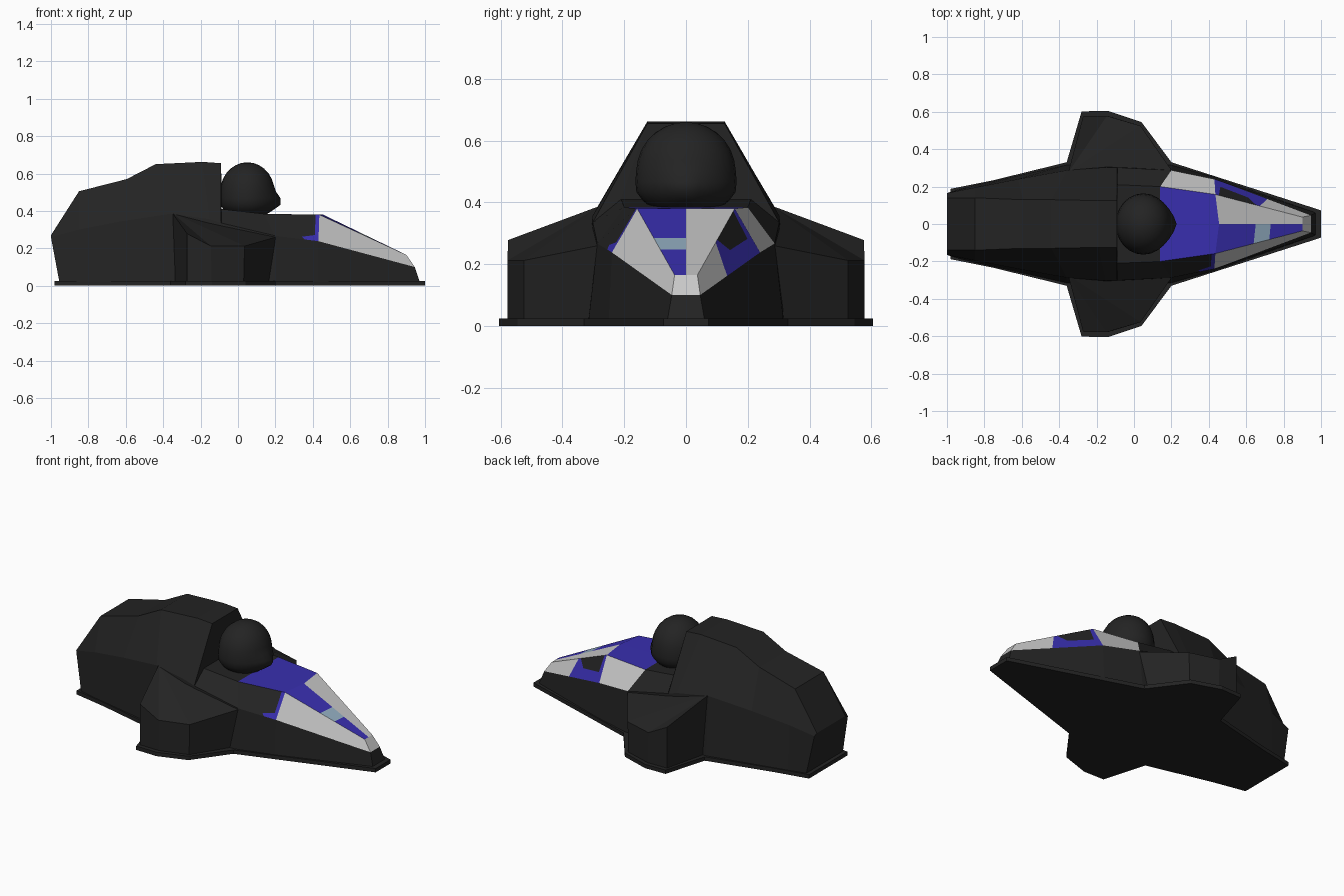
import bpy, bmesh, math
from mathutils import Vector

if "Cube" in bpy.data.objects:
    bpy.data.objects.remove(bpy.data.objects["Cube"])


def material(name, rgb):
    m = bpy.data.materials.new(name)
    m.diffuse_color = (*rgb, 1)
    m.use_nodes = True
    m.node_tree.nodes["Principled BSDF"].inputs["Base Color"].default_value = m.diffuse_color
    return m


BLACK, WHITE, BLUE, PALE = range(4)
MATS = [material("black", (0.017, 0.017, 0.017)),
        material("white", (0.58, 0.58, 0.58)),
        material("blue", (0.040, 0.028, 0.43)),
        material("pale_blue", (0.29, 0.42, 0.53))]


def finish(bm, name, fix=True):
    if fix:
        bmesh.ops.recalc_face_normals(bm, faces=bm.faces[:])
    me = bpy.data.meshes.new(name)
    bm.to_mesh(me)
    bm.free()
    for m in MATS:
        me.materials.append(m)
    ob = bpy.data.objects.new(name, me)
    bpy.context.collection.objects.link(ob)
    return ob


def prism(name, bottom, top):
    bm = bmesh.new()
    b = [bm.verts.new(p) for p in bottom]
    t = [bm.verts.new(p) for p in top]
    n = len(b)
    bm.faces.new(b[::-1])
    cap = bm.faces.new(t)
    for i in range(n):
        bm.faces.new((b[i], b[(i + 1) % n], t[(i + 1) % n], t[i]))
    bmesh.ops.triangulate(bm, faces=[cap])
    return finish(bm, name)


# Base plate following the whole outline
half = [(-0.98, 0.188), (-0.76, 0.232), (-0.36, 0.33), (-0.28, 0.602), (-0.14, 0.605),
        (0.04, 0.545), (0.20, 0.33), (1.0, 0.073)]
outline = half + [(x, -y) for x, y in reversed(half)]
prism("base_plate", [(x, y, 0) for x, y in outline], [(x, y, 0.024) for x, y in outline])

# Main body: lofted sections of (x, y, z) for top edge, shoulder and bottom
sections = [
    [(-1.0, 0.14, 0.27), (-1.0, 0.165, 0.26), (-0.955, 0.18, 0.02)],
    [(-0.85, 0.14, 0.505), (-0.85, 0.195, 0.30), (-0.85, 0.207, 0.02)],
    [(-0.595, 0.13, 0.57), (-0.62, 0.24, 0.345), (-0.62, 0.257, 0.02)],
    [(-0.44, 0.13, 0.65), (-0.36, 0.287, 0.385), (-0.36, 0.315, 0.02)],
    [(-0.19, 0.125, 0.662), (-0.15, 0.303, 0.355), (-0.15, 0.32, 0.02)],
    [(-0.09, 0.125, 0.655), (-0.09, 0.302, 0.335), (-0.09, 0.32, 0.02)],
    [(-0.088, 0.21, 0.41), (-0.088, 0.302, 0.335), (-0.088, 0.32, 0.02)],
    [(0.14, 0.20, 0.384), (0.20, 0.287, 0.267), (0.20, 0.315, 0.02)],
]
bm = bmesh.new()
rings = []
for s in sections:
    pts = s + [(x, -y, z) for x, y, z in reversed(s)]
    rings.append([bm.verts.new(p) for p in pts])
for a, b in zip(rings, rings[1:]):
    for i in range(6):
        j = (i + 1) % 6
        bm.faces.new((a[i], a[j], b[j], b[i]))
bm.faces.new((rings[0][0], rings[0][1], rings[0][4], rings[0][5]))
bm.faces.new(rings[0][1:5])
finish(bm, "main_body")

# Side pods
for s, name in ((1, "left_pod"), (-1, "right_pod")):
    low = [(-0.352, 0.25), (-0.272, 0.576), (-0.14, 0.578), (0.03, 0.525), (0.205, 0.25)]
    top = [(-0.352, 0.275, 0.39), (-0.272, 0.576, 0.278), (-0.145, 0.578, 0.212),
           (0.035, 0.525, 0.212), (0.21, 0.275, 0.262)]
    prism(name, [(x, s * y, 0.01) for x, y in low], [(x, s * y, z) for x, y, z in top])

# Nose: painted areas are pieces of four-cornered patches, in (u, v) along and down each patch
bm = bmesh.new()


def paint(corners, uvs, mat, outward):
    a, b, c, d = [Vector(p) for p in corners]
    vs = [a.lerp(b, u).lerp(d.lerp(c, u), v) for u, v in uvs]
    f = bm.faces.new([bm.verts.new(p) for p in vs])
    f.normal_update()
    if f.normal.dot(Vector(outward)) < 0:
        f.normal_flip()
    f.material_index = mat


def box(u0, u1, v0=0, v1=1):
    return [(u0, v0), (u1, v0), (u1, v1), (u0, v1)]


FULL = box(0, 1)
for s in (1, -1):
    def P(x, y, z):
        return (x, s * y, z)
    up, side = (0.3, 0, 1), (0.2, s, 0.2)
    h0, h1, hc = P(0.14, 0.20, 0.384), P(0.435, 0.158, 0.38), P(0.455, 0, 0.38)
    n0, nc = P(0.90, 0.037, 0.165), P(0.90, 0, 0.165)
    l0, l1, l2 = P(0.20, 0.287, 0.267), P(0.43, 0.24, 0.238), P(0.945, 0.046, 0.10)
    b0, b1, b2 = P(0.20, 0.315, 0.02), P(0.43, 0.25, 0.02), P(0.972, 0.06, 0.02)
    # flat hood
    paint([h0, h1, hc, P(0.14, 0, 0.384)], FULL, BLUE, up)
    # sloping top, white on one half, blue with a pale square on the other
    slope = [hc, nc, n0, h1]
    if s > 0:
        paint(slope, FULL, WHITE, up)
    else:
        for u0, u1, m in ((0, 0.44, BLUE), (0.44, 0.62, PALE), (0.62, 1, BLUE)):
            paint(slope, box(u0, u1), m, up)
    # side panels
    rear, front = [h0, h1, l1, l0], [h1, n0, l2, l1]
    if s > 0:
        paint(rear, FULL, WHITE, side)
        paint(front, [(0, 0), (0.04, 0), (0.06, 0.62), (0, 1)], BLUE, side)
        paint(front, [(0.04, 0), (0.47, 0), (0.36, 0.5), (0.06, 0.62)], BLACK, side)
        paint(front, [(0, 1), (0.06, 0.62), (0.36, 0.5), (0.55, 1)], BLUE, side)
        paint(front, [(0.47, 0), (0.51, 0), (0.55, 1), (0.36, 0.5)], BLUE, side)
        paint(front, [(0.51, 0), (1, 0), (1, 1), (0.55, 1)], WHITE, side)
    else:
        paint(rear, [(0, 0), (0.93, 0), (0.92, 0.78), (0.63, 0.9), (0.68, 1), (0, 1)], BLACK, side)
        paint(rear, [(0.93, 0), (1, 0), (1, 1), (0.92, 0.78)], BLUE, side)
        paint(rear, [(0.92, 0.78), (1, 1), (0.68, 1), (0.63, 0.9)], BLUE, side)
        paint(front, FULL, WHITE, side)
    # lower hull and tip
    paint([l0, l1, b1, b0], FULL, BLACK, side)
    paint([l1, l2, b2, b1], FULL, BLACK, side)
    paint([nc, n0, l2, P(0.945, 0, 0.10)], FULL, WHITE, (1, 0, 0.4))
    paint([P(0.945, 0, 0.10), l2, b2, P(0.972, 0, 0.02)], FULL, BLACK, (1, 0, 0.2))
bmesh.ops.remove_doubles(bm, verts=bm.verts[:], dist=0.0005)
finish(bm, "nose", fix=False)

# Rounded helmet with a jutting chin
bm = bmesh.new()
bmesh.ops.create_uvsphere(bm, u_segments=24, v_segments=14, radius=1)
for v in bm.verts:
    x, y, z = v.co
    chin = max(0, x) ** 3 * math.exp(-((z + 0.4) / 0.3) ** 2) * max(0, 1 - abs(y) * 1.2)
    wide = 1 + 0.12 * math.exp(-((z + 0.5) / 0.3) ** 2)
    v.co = (0.05 + 0.145 * x * wide + 0.045 * chin, 0.16 * y * wide, 0.502 + 0.158 * z)
for f in bm.faces:
    f.smooth = True
finish(bm, "helmet")
